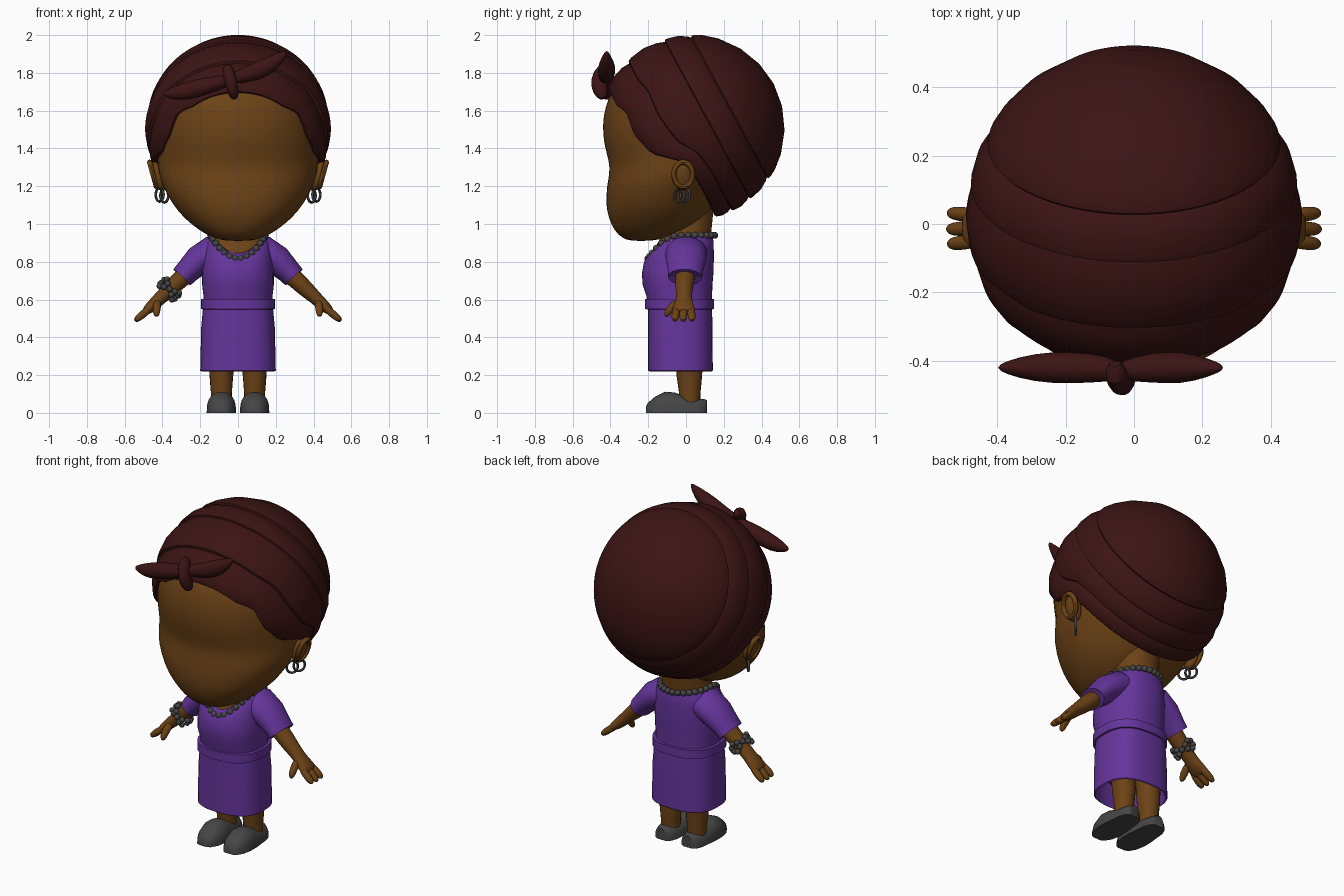
import bpy, bmesh
from math import sin, cos, pi, radians
from mathutils import Vector, Matrix

if "Cube" in bpy.data.objects:
    bpy.data.objects.remove(bpy.data.objects["Cube"])


def material(name, rgb):
    m = bpy.data.materials.new(name)
    m.diffuse_color = (*rgb, 1)
    m.use_nodes = True
    m.node_tree.nodes["Principled BSDF"].inputs["Base Color"].default_value = m.diffuse_color
    return m


SKIN = material("skin", (.15, .055, .008))
PURPLE = material("purple_cloth", (.13, .035, .33))
WRAP = material("dark_red_cloth", (.045, .007, .007))
GREY = material("dark_grey", (.06, .06, .06))


def finish(name, bm, mat, mirror=False, subsurf=0, angle=45):
    bmesh.ops.recalc_face_normals(bm, faces=bm.faces)
    me = bpy.data.meshes.new(name)
    bm.to_mesh(me)
    bm.free()
    ob = bpy.data.objects.new(name, me)
    bpy.context.collection.objects.link(ob)
    me.materials.append(mat)
    if mirror:
        ob.modifiers.new("mirror", 'MIRROR').use_mirror_merge = False
    if subsurf:
        s = ob.modifiers.new("smooth", 'SUBSURF')
        s.levels = s.render_levels = subsurf
    bpy.ops.object.select_all(action='DESELECT')
    ob.select_set(True)
    bpy.context.view_layer.objects.active = ob
    bpy.ops.object.shade_smooth_by_angle(angle=radians(angle))
    return ob


def loft(name, rings, mat, **kw):
    """Skin a list of equal point loops and close both ends."""
    bm = bmesh.new()
    loops = [[bm.verts.new(p) for p in r] for r in rings]
    n = len(loops[0])
    for a, b in zip(loops, loops[1:]):
        for i in range(n):
            j = (i + 1) % n
            bm.faces.new((a[i], a[j], b[j], b[i]))
    bm.faces.new(loops[0])
    bm.faces.new(loops[-1])
    return finish(name, bm, mat, **kw)


def ring(z, w, yf, yb, drop=0, e=2.1, n=40):
    """Horizontal superellipse; drop lowers its front."""
    pts = []
    for i in range(n):
        c, s = cos(2 * pi * i / n), sin(2 * pi * i / n)
        k = (abs(c) ** e + abs(s) ** e) ** (-1 / e)
        pts.append((w * c * k, (yf + yb) / 2 + (yb - yf) / 2 * s * k,
                    z - drop * max(0, -s) ** 2))
    return pts


def tube(name, path, mat, n=14, ref=(0, 1, 0), **kw):
    """Path entries: x, y, z, radius in the xz plane, radius along ref."""
    P = [Vector(p[:3]) for p in path]
    rings = []
    for i, p in enumerate(path):
        t = (P[min(i + 1, len(P) - 1)] - P[max(i - 1, 0)]).normalized()
        r = Vector(ref)
        r = (r - t * r.dot(t)).normalized()
        m = t.cross(r)
        rings.append([P[i] + m * p[3] * cos(2 * pi * k / n) + r * p[4] * sin(2 * pi * k / n)
                      for k in range(n)])
    return loft(name, rings, mat, **kw)


def beads(name, pts, r):
    bm = bmesh.new()
    for p in pts:
        bmesh.ops.create_uvsphere(bm, u_segments=12, v_segments=8, radius=r,
                                  matrix=Matrix.Translation(p))
    return finish(name, bm, GREY)


# Head with soft brow line and chin
HEAD = [(.91, .06, -.29, -.19), (.925, .13, -.34, -.1), (.965, .205, -.38, .02),
        (1.03, .285, -.41, .1), (1.1, .345, -.425, .15), (1.2, .4, -.42, .2),
        (1.27, .42, -.405, .28), (1.33, .425, -.407, .35), (1.42, .43, -.435, .38),
        (1.52, .43, -.444, .4), (1.62, .42, -.43, .4), (1.72, .38, -.39, .38),
        (1.82, .2, -.28, .3)]
loft("head", [ring(*h) for h in HEAD], SKIN, subsurf=1)

# Neck and upper chest
loft("neck", [ring(.85, .14, -.17, .12), ring(.945, .138, -.182, .132, .1),
              ring(.97, .125, -.12, .135, .02), ring(1.12, .125, -.1, .15)], SKIN)

# Head wrap: overlapping bands turned around an axis leaning up and back
C = Vector((0, .03, 1.51))
A = Vector((0, .88, .475)).normalized()
U = Vector((1, 0, 0))
V = Vector((0, -A.z, A.y))
EDGE = [(0, 128), (40, 128), (54, 124), (73, 127), (93, 122), (106, 107), (122, 103), (180, 104)]


def edge_angle(d):
    for (a, x), (b, y) in zip(EDGE, EDGE[1:]):
        if d <= b:
            return x + (y - x) * (d - a) / (b - a)
    return EDGE[-1][1]


PROFILE = [(1, .492), (15, .492), (30, .492), (45, .493), (55, .493), (60, .491), (61.6, .487),
           (62, .476), (64, .483), (70, .491), (77, .489), (78.6, .486), (79, .475)]
LOWER = [(.1, .484), (.28, .492), (.48, .49), (.53, .486), (.55, .474), (.65, .486),
         (.8, .492), (.95, .488), (1, .476), (1, .42)]


def wrap_ring(phi_of, r, n=72):
    pts = []
    for i in range(n):
        th = 360 * i / n
        ph = radians(phi_of(min(th, 360 - th)))
        th = radians(th)
        pts.append(C + r * (A * cos(ph) + (V * cos(th) + U * sin(th)) * sin(ph)))
    return pts


loft("head_wrap",
     [wrap_ring(lambda d, p=p: p, r) for p, r in PROFILE] +
     [wrap_ring(lambda d, t=t: 79 + t * (edge_angle(d) - 79), r) for t, r in LOWER],
     WRAP, angle=35)

# Bow on the forehead
tube("bow_left_end", [(-.4, -.42, 1.69, .008, .008), (-.34, -.42, 1.69, .04, .032),
                      (-.24, -.42, 1.71, .052, .05), (-.12, -.42, 1.745, .042, .045),
                      (-.03, -.43, 1.765, .028, .03)], WRAP, subsurf=1)
tube("bow_right_end", [(-.05, -.43, 1.765, .028, .03), (.05, -.42, 1.79, .044, .045),
                       (.14, -.42, 1.825, .052, .05), (.21, -.42, 1.87, .036, .03),
                       (.262, -.42, 1.915, .008, .008)], WRAP, subsurf=1)
tube("bow_knot", [(-.055, -.4, 1.83, .02, .02), (-.055, -.44, 1.82, .034, .04),
                  (-.04, -.465, 1.765, .034, .045), (-.025, -.455, 1.7, .034, .045),
                  (-.018, -.43, 1.66, .018, .02)], WRAP, subsurf=1)

# Ears: dished lobe with a raised rim
bm = bmesh.new()
bmesh.ops.create_uvsphere(bm, u_segments=20, v_segments=12, radius=1,
                          matrix=Matrix.Translation((.425, -.015, 1.255)) @
                          Matrix.Rotation(radians(15), 4, 'Y') @
                          Matrix.Diagonal((.03, .055, .08, 1)))
finish("ear", bm, SKIN, mirror=True)


def hoop(name, centre, ry, rz, minor, tilt, mat, nx=28, lean=0.0):
    """Closed ring standing in the yz plane, turned by tilt around z."""
    bm = bmesh.new()
    m = 8
    loops = []
    for i in range(nx):
        a = 2 * pi * i / nx
        row = []
        for k in range(m):
            b = 2 * pi * k / m
            p = Vector((minor * sin(b) + lean * sin(a), (ry + minor * cos(b)) * cos(a),
                        (rz + minor * cos(b)) * sin(a)))
            row.append(bm.verts.new(Matrix.Rotation(tilt, 3, 'Z') @ p + Vector(centre)))
        loops.append(row)
    for i in range(nx):
        a, b = loops[i], loops[(i + 1) % nx]
        for k in range(m):
            bm.faces.new((a[k], a[(k + 1) % m], b[(k + 1) % m], b[k]))
    return finish(name, bm, mat, mirror=True)


hoop("ear_rim", (.45, -.015, 1.262), .05, .065, .014, 0, SKIN, lean=.018)
hoop("earring_outer", (.415, -.005, 1.155), .032, .036, .007, radians(-40), GREY)
hoop("earring_inner", (.39, -.035, 1.15), .032, .036, .007, radians(-40), GREY)

# Dress: bodice, belt and hollow skirt
BODICE = [(.55, .183, -.2, .138), (.62, .183, -.21, .138), (.68, .19, -.23, .14),
          (.74, .19, -.233, .145), (.8, .187, -.222, .147), (.86, .18, -.205, .147, .03),
          (.91, .168, -.193, .146, .075), (.938, .145, -.185, .138, .1)]
loft("bodice", [ring(*(b + (0,))[:5], e=2.3) for b in BODICE], PURPLE)
loft("belt", [ring(z, .187 + d, -.207 - d, .138 + d, e=2.5)
              for z, d in ((.548, 0), (.55, .01), (.602, .01), (.604, 0))], PURPLE)
SKIRT = [(.56, .185, -.2, .138), (.45, .195, -.2, .14), (.225, .2, -.2, .142),
         (.22, .194, -.194, .137), (.23, .188, -.188, .13), (.36, .18, -.18, .125)]
loft("skirt", [ring(*s, e=2.6) for s in SKIRT], PURPLE)
tube("sleeve", [(.06, 0, .855, .07, .1), (.14, 0, .85, .086, .112), (.21, 0, .805, .08, .105),
                (.26, -.003, .757, .067, .094), (.297, -.005, .718, .062, .09),
                (.292, -.005, .723, .052, .08), (.26, -.003, .757, .05, .07)],
     PURPLE, n=24, mirror=True, angle=50)

# Arms and hands
tube("arm", [(.2, 0, .8, .05, .055), (.3, -.005, .712, .05, .055), (.36, -.01, .655, .045, .047),
             (.41, -.01, .61, .036, .04), (.445, -.012, .575, .034, .052),
             (.48, -.012, .545, .027, .064), (.497, -.012, .53, .016, .055)],
     SKIN, mirror=True, subsurf=1)
for i, (y0, y1, reach) in enumerate([(-.05, -.058, .94), (-.012, -.015, 1), (.025, .032, .95)]):
    tube("finger_%d" % (i + 1),
         [(.46, y0, .558, .02, .021), (.5, (y0 + y1) / 2, .525, .022, .023),
          (.5 + .032 * reach, y1, .525 - .026 * reach, .02, .021),
          (.5 + .047 * reach, y1, .525 - .04 * reach, .009, .01)],
         SKIN, n=10, mirror=True, subsurf=1)
tube("thumb", [(.425, -.04, .59, .022, .022), (.43, -.075, .56, .023, .023),
               (.432, -.1, .53, .021, .02), (.432, -.108, .508, .009, .009)],
     SKIN, n=10, mirror=True, subsurf=1)

# Legs and shoes
tube("leg", [(.088, .02, .03, .055, .055), (.088, .02, .1, .055, .056), (.088, .018, .2, .063, .068),
             (.09, .012, .38, .07, .075)], SKIN, n=20, mirror=True)
SHOE = [(-.213, .025, .03), (-.203, .045, .052), (-.165, .068, .085), (-.11, .078, .112),
        (-.06, .078, .108), (0, .072, .085), (.06, .066, .075), (.095, .052, .073), (.112, .03, .068)]
loft("shoe", [[(.088 + w * cos(2 * pi * k / 24), y, h * max(0, sin(2 * pi * k / 24)) ** .7)
               for k in range(24)] for y, w, h in SHOE], GREY, mirror=True)

# Bead necklace dipping at the front
beads("necklace", [Vector((.145 * cos(a), -.025 + .178 * sin(a),
                           .94 - .125 * max(0, -sin(a)) ** 2))
                   for a in (2 * pi * i / 30 for i in range(30))], .018)

# Two-strand bead bracelet on one wrist
axis, across = Vector((-.74, 0, -.67)), Vector((-.67, 0, .74))
for name, shift, lean in (("bracelet_upper", -.012, .012), ("bracelet_lower", .014, -.014)):
    beads(name, [Vector((-.362, -.01, .655)) + axis * (shift + lean * sin(3 * a)) +
                 across * .056 * cos(a) + Vector((0, .058 * sin(a), 0))
                 for a in (2 * pi * i / 12 for i in range(12))], .016)
